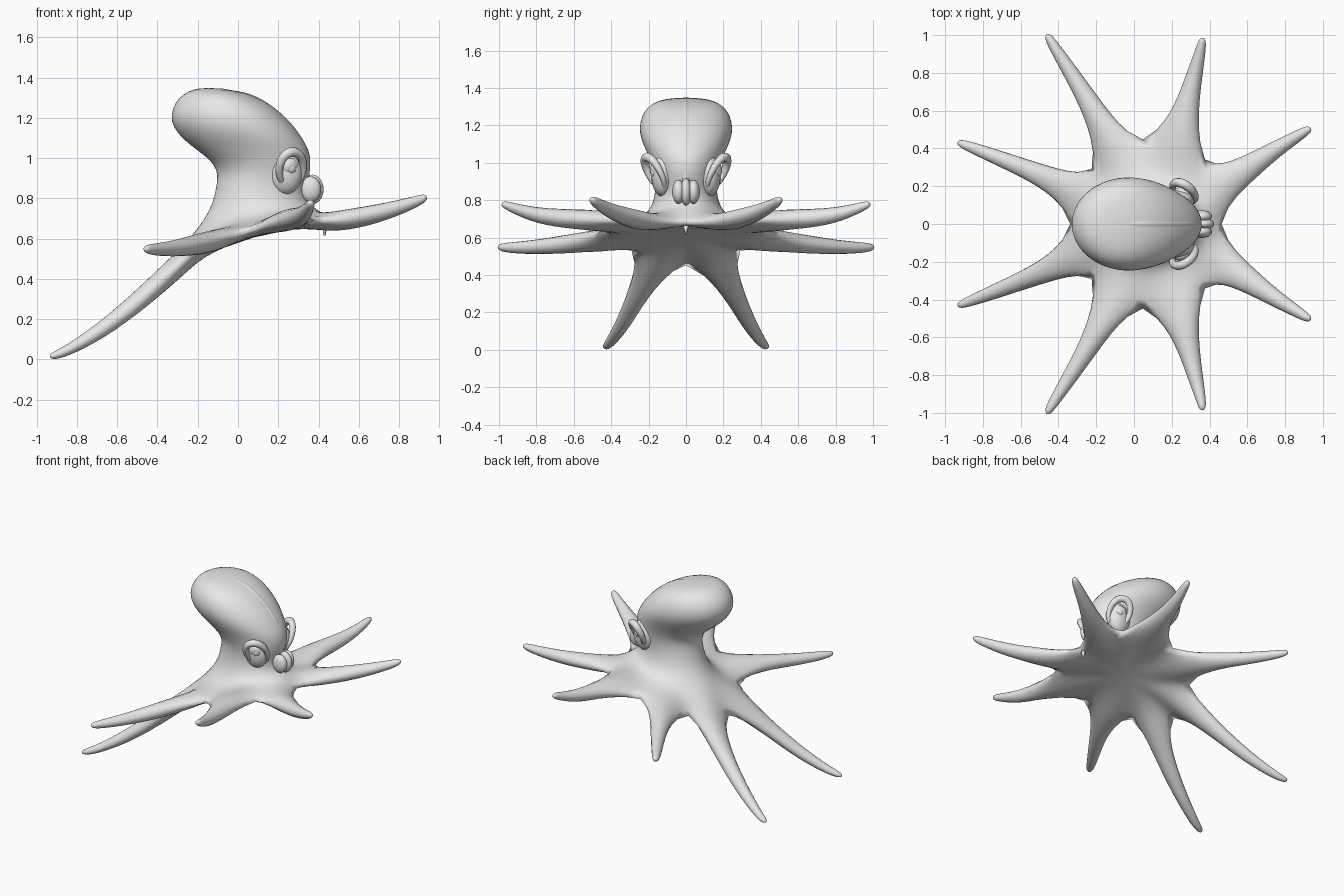
import bpy, bmesh
from math import sin, cos, pi
from mathutils import Vector

cube = bpy.data.objects.get("Cube")
if cube:
    bpy.data.objects.remove(cube)

skin = bpy.data.materials.new("soft_grey")
skin.use_nodes = True
grey = (0.8, 0.8, 0.8, 1)
skin.diffuse_color = grey
skin.node_tree.nodes["Principled BSDF"].inputs["Base Color"].default_value = grey


def finish(name, bm, levels=0):
    bmesh.ops.recalc_face_normals(bm, faces=bm.faces[:])
    for f in bm.faces:
        f.smooth = True
    mesh = bpy.data.meshes.new(name)
    bm.to_mesh(mesh)
    bm.free()
    mesh.materials.append(skin)
    ob = bpy.data.objects.new(name, mesh)
    bpy.context.collection.objects.link(ob)
    if levels:
        mod = ob.modifiers.new("smooth", "SUBSURF")
        mod.levels = mod.render_levels = levels
    return ob


def ellipsoid(name, centre, size, normal=None):
    bm = bmesh.new()
    bmesh.ops.create_uvsphere(bm, u_segments=24, v_segments=14, radius=1)
    ob = finish(name, bm)
    ob.location, ob.scale = centre, size
    if normal:
        ob.rotation_euler = Vector(normal).to_track_quat("Z", "Y").to_euler()
    return ob


def tube(name, points, cyclic=False, thickness=0.03):
    # points are x, y, z, relative radius
    cu = bpy.data.curves.new(name, "CURVE")
    cu.dimensions = "3D"
    cu.bevel_depth, cu.bevel_resolution = thickness, 3
    sp = cu.splines.new("NURBS")
    sp.points.add(len(points) - 1)
    for p, (x, y, z, r) in zip(sp.points, points):
        p.co, p.radius = (x, y, z, 1), r
    sp.order_u = 4
    sp.use_endpoint_u = not cyclic
    sp.use_cyclic_u = cyclic
    cu.use_fill_caps = True
    cu.materials.append(skin)
    ob = bpy.data.objects.new(name, cu)
    bpy.context.collection.objects.link(ob)
    return ob


# Body, web and arms share one smooth cage
bm = bmesh.new()
STEPS = 16


def oval(back, front, half_width):
    ring = []
    for k in range(STEPS):
        a = 2 * pi * k / STEPS
        t = (1 + cos(a)) / 2
        ring.append(bm.verts.new((back[0] + (front[0] - back[0]) * t,
                                  half_width * sin(a),
                                  back[1] + (front[1] - back[1]) * t)))
    return ring


def bridge(a, b):
    n = len(a)
    for k in range(n):
        bm.faces.new((a[k], a[(k + 1) % n], b[(k + 1) % n], b[k]))


# Mantle, from the flared collar up to the crown
levels = [((-.23, .62), (.41, .74), .26),
          ((-.14, .74), (.35, .78), .185),
          ((-.11, .86), (.33, .85), .165),
          ((-.10, .97), (.36, .92), .17),
          ((-.26, 1.07), (.375, 1.02), .205),
          ((-.36, 1.18), (.31, 1.13), .265),
          ((-.31, 1.31), (.20, 1.25), .24),
          ((-.19, 1.36), (.04, 1.335), .14)]
rings = [oval(*lv) for lv in levels]
for lower, upper in zip(rings, rings[1:]):
    bridge(lower, upper)
bm.faces.new(rings[-1])

# Arms on the +y side: x, y, z, half width, half height at each station
half_arms = [
    [(.45, .20, .68, .12, .05), (.58, .28, .70, .075, .055),
     (.74, .39, .735, .047, .045), (.89, .48, .785, .03, .03), (.94, .51, .81, .018, .018)],
    [(.25, .48, .705, .10, .06), (.28, .62, .70, .065, .055),
     (.32, .79, .715, .045, .045), (.355, .93, .76, .028, .028), (.365, .99, .785, .018, .018)],
    [(-.13, .44, .59, .10, .06), (-.21, .60, .57, .062, .055),
     (-.32, .78, .55, .045, .042), (-.43, .95, .545, .03, .03), (-.465, 1.01, .55, .018, .018)],
    [(-.32, .19, .44, .10, .06), (-.48, .255, .30, .06, .052),
     (-.68, .335, .14, .045, .042), (-.87, .41, .03, .03, .027), (-.94, .435, .012, .018, .016)]]
arms = half_arms + [[(x, -y, z, w, h) for x, y, z, w, h in arm] for arm in half_arms[::-1]]

# Web valleys between neighbouring arms
half_valleys = [(.46, 0, .67), (.39, .35, .69), (.04, .45, .635), (-.22, .28, .54), (-.34, 0, .46)]
valleys = half_valleys + [(x, -y, z) for x, y, z in half_valleys[3:0:-1]]
vv = [bm.verts.new(p) for p in valleys]

under = oval((-.16, .54), (.30, .67), .22)
bm.faces.new(under)
collar = rings[0]
ROUND = 1.42   # makes up for the shrinkage of a four-sided section

for i, arm in enumerate(arms):
    right, left = vv[i], vv[(i + 1) % 8]
    pts = [Vector(s[:3]) for s in arm]
    prev = None
    for k, (x, y, z, w, h) in enumerate(arm):
        along = (pts[min(k + 1, 4)] - pts[max(k - 1, 0)]).normalized()
        side = Vector((-along.y, along.x, 0)).normalized()
        up = along.cross(side)
        c = pts[k]
        top = bm.verts.new(c + up * h * ROUND)
        low = bm.verts.new(c - up * h * ROUND)
        if k == 0:
            ring = [right, top, left, low]
        else:
            ring = [bm.verts.new(c - side * w * ROUND), top,
                    bm.verts.new(c + side * w * ROUND), low]
            bridge(prev, ring)
        if k == 0:
            # Join the root to the collar above and the hollow below
            j = 2 * i
            for inner, mid in ((collar, top), (under, low)):
                bm.faces.new((inner[j], inner[j + 1], mid, right))
                bm.faces.new((inner[j + 1], inner[(j + 2) % STEPS], left, mid))
        prev = ring
    bm.faces.new(prev)
finish("body_and_arms", bm, 2)

# Crest over the mantle
tube("mantle_crest", [(-.27, 0, 1.27, .2), (-.15, 0, 1.322, .7), (0, 0, 1.315, 1),
                      (.12, 0, 1.262, 1.1), (.23, 0, 1.17, 1.1), (.31, 0, 1.07, 1),
                      (.34, 0, .97, .9), (.33, 0, .88, .7)])

# Ribbed snout made of three lobes
ellipsoid("snout_middle", (.37, 0, .845), (.055, .03, .073))
for s, label in ((1, "left"), (-1, "right")):
    ellipsoid(label + "_snout_lobe", (.36, s * .04, .845), (.053, .034, .064))

    # Eye: socket bulge, lid ring, eyeball and pupil
    facing = Vector((.45, s * .8, -.4)).normalized()
    centre = Vector((.265, s * .168, .945))
    ellipsoid(label + "_eye_socket", (.235, s * .125, .93), (.085, .06, .11))
    tall = Vector((-.1, s * .42, .9))
    tall = (tall - facing * tall.dot(facing)).normalized()
    wide = facing.cross(tall)
    lid = []
    for k in range(12):
        a = 2 * pi * k / 12
        p = centre + tall * .1 * cos(a) + wide * .07 * sin(a)
        lid.append((*p, 1 + .35 * cos(a)))
    tube(label + "_eyelid", lid, True, .018)
    ellipsoid(label + "_eyeball", centre - facing * .02, (.05, .05, .035), facing)
    ellipsoid(label + "_pupil", centre + facing * .008, (.022, .022, .012), facing)

# Small beak under the front of the web
bm = bmesh.new()
bmesh.ops.create_cone(bm, cap_ends=True, segments=8, radius1=.004, radius2=.014, depth=.05)
finish("beak", bm).location = (.43, 0, .64)
